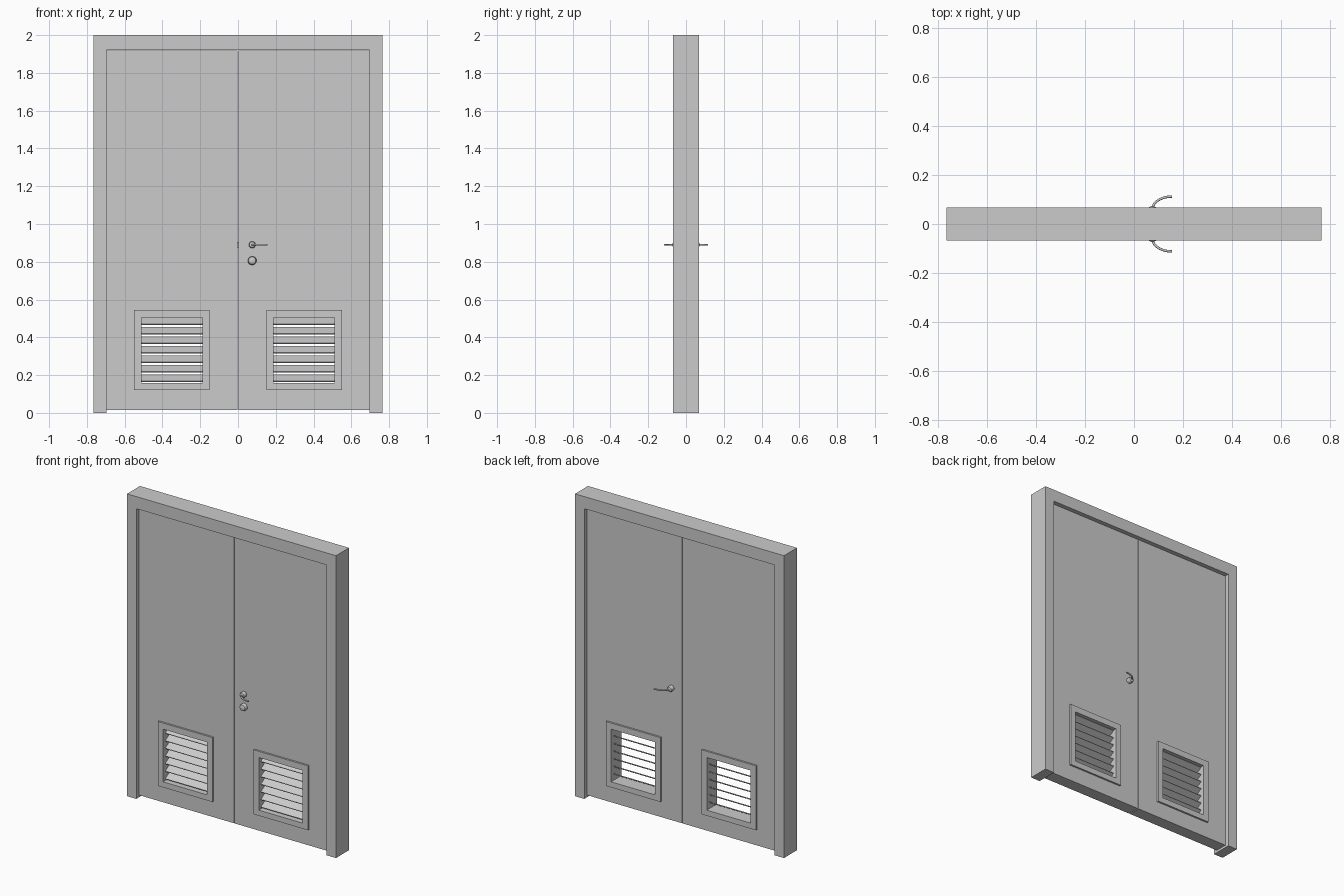
import bpy, bmesh, math
from mathutils import Matrix

if "Cube" in bpy.data.objects:
    bpy.data.objects.remove(bpy.data.objects["Cube"])


def finish(name, bm, smooth=False):
    bmesh.ops.recalc_face_normals(bm, faces=bm.faces[:])
    me = bpy.data.meshes.new(name)
    bm.to_mesh(me)
    bm.free()
    ob = bpy.data.objects.new(name, me)
    bpy.context.collection.objects.link(ob)
    if smooth:
        bpy.ops.object.select_all(action='DESELECT')
        ob.select_set(True)
        bpy.context.view_layer.objects.active = ob
        bpy.ops.object.shade_smooth_by_angle()
    return ob


def box(name, x0, x1, y0, y1, z0, z1):
    bm = bmesh.new()
    bmesh.ops.create_cube(bm, size=1)
    for v in bm.verts:
        v.co.x = x1 if v.co.x > 0 else x0
        v.co.y = y1 if v.co.y > 0 else y0
        v.co.z = z1 if v.co.z > 0 else z0
    return finish(name, bm)


def ring(name, outer, inner, y0, y1):
    """Rectangular slab with a rectangular hole; rects are x0, x1, z0, z1."""
    bm = bmesh.new()
    loops = []
    for y in (y0, y1):
        for a, b, c, d in (outer, inner):
            loops.append([bm.verts.new((x, y, z)) for x, z in ((a, c), (b, c), (b, d), (a, d))])
    fo, fi, bo, bi = loops
    for p, q in ((fo, fi), (bo, bi), (fo, bo), (fi, bi)):
        for i in range(4):
            j = (i + 1) % 4
            bm.faces.new((p[i], p[j], q[j], q[i]))
    return finish(name, bm)


def lathe(name, profile, x, z, side):
    """Turned part about the y axis; profile holds (radius, distance from centre)."""
    bm = bmesh.new()
    vs = [bm.verts.new((r, side * d, 0)) for r, d in profile]
    es = [bm.edges.new(p) for p in zip(vs, vs[1:])]
    bmesh.ops.spin(bm, geom=vs + es, cent=(0, 0, 0), axis=(0, 1, 0), angle=2 * math.pi, steps=32)
    bmesh.ops.remove_doubles(bm, verts=bm.verts[:], dist=1e-5)
    bmesh.ops.translate(bm, verts=bm.verts[:], vec=(x, 0, z))
    return finish(name, bm, True)


# Door frame: one U-shaped profile
bm = bmesh.new()
pts = [(-.765, 0), (-.697, 0), (-.697, 1.92), (.697, 1.92), (.697, 0), (.765, 0), (.765, 2), (-.765, 2)]
face = bm.faces.new([bm.verts.new((x, -.068, z)) for x, z in pts])
ext = bmesh.ops.extrude_face_region(bm, geom=[face])
bmesh.ops.translate(bm, verts=[g for g in ext['geom'] if isinstance(g, bmesh.types.BMVert)], vec=(0, .136, 0))
finish("door_frame", bm)

DOOR = .041   # half thickness of a leaf
TRIM = .053   # half depth over the vent trims
for side, leaf, cx in ((-1, "left", -.35), (1, "right", .35)):
    hole = (cx - .161, cx + .161, .157, .505)
    a, b = sorted((side * .002, side * .696))
    # Door leaf
    ring(leaf + "_door_leaf", (a, b, .015, 1.918), hole, -DOOR, DOOR)
    # Vent trims on both faces
    for s, face_name in ((-1, "front"), (1, "back")):
        y0, y1 = sorted((s * DOOR, s * TRIM))
        ring(f"{leaf}_vent_trim_{face_name}", (cx - .2, cx + .2, .12, .546), hole, y0, y1)
    # Louvre slats, front edge lower
    for i in range(7):
        bm = bmesh.new()
        bmesh.ops.create_cube(bm, size=1)
        m = (Matrix.Translation((cx, 0, .486 - i * .0503))
             @ Matrix.Rotation(math.radians(31), 4, 'X')
             @ Matrix.Diagonal((.322, .068, .006, 1)))
        bmesh.ops.transform(bm, matrix=m, verts=bm.verts[:])
        finish(f"{leaf}_vent_slat_{i + 1}", bm)

# Handles on both faces: rose and curved lever
HX, HZ = .075, .89
for s, face_name in ((-1, "front"), (1, "back")):
    lathe("handle_rose_" + face_name,
          [(0, DOOR), (.018, DOOR), (.018, .062), (.015, .068), (.008, .071), (0, .072)], HX, HZ, s)
    cu = bpy.data.curves.new("handle_lever_" + face_name, 'CURVE')
    cu.dimensions = '3D'
    cu.bevel_depth = .005
    cu.bevel_resolution = 3
    cu.use_fill_caps = True
    sp = cu.splines.new('POLY')
    n = 16
    sp.points.add(n)
    for i in range(n + 1):
        t = i / n * math.pi / 2
        sp.points[i].co = (HX + .08 * (1 - math.cos(t)), s * (.06 + .052 * math.sin(t)), HZ, 1)
    sp.use_smooth = True
    bpy.context.collection.objects.link(bpy.data.objects.new("handle_lever_" + face_name, cu))

# Lock cylinder on the front and latch bolt in the gap
lathe("lock_cylinder", [(0, DOOR), (.023, DOOR), (.023, .056), (.019, .063), (.012, .066), (0, .067)], HX, .806, -1)
box("latch_bolt", -.008, .008, -.01, .03, .875, .905)
